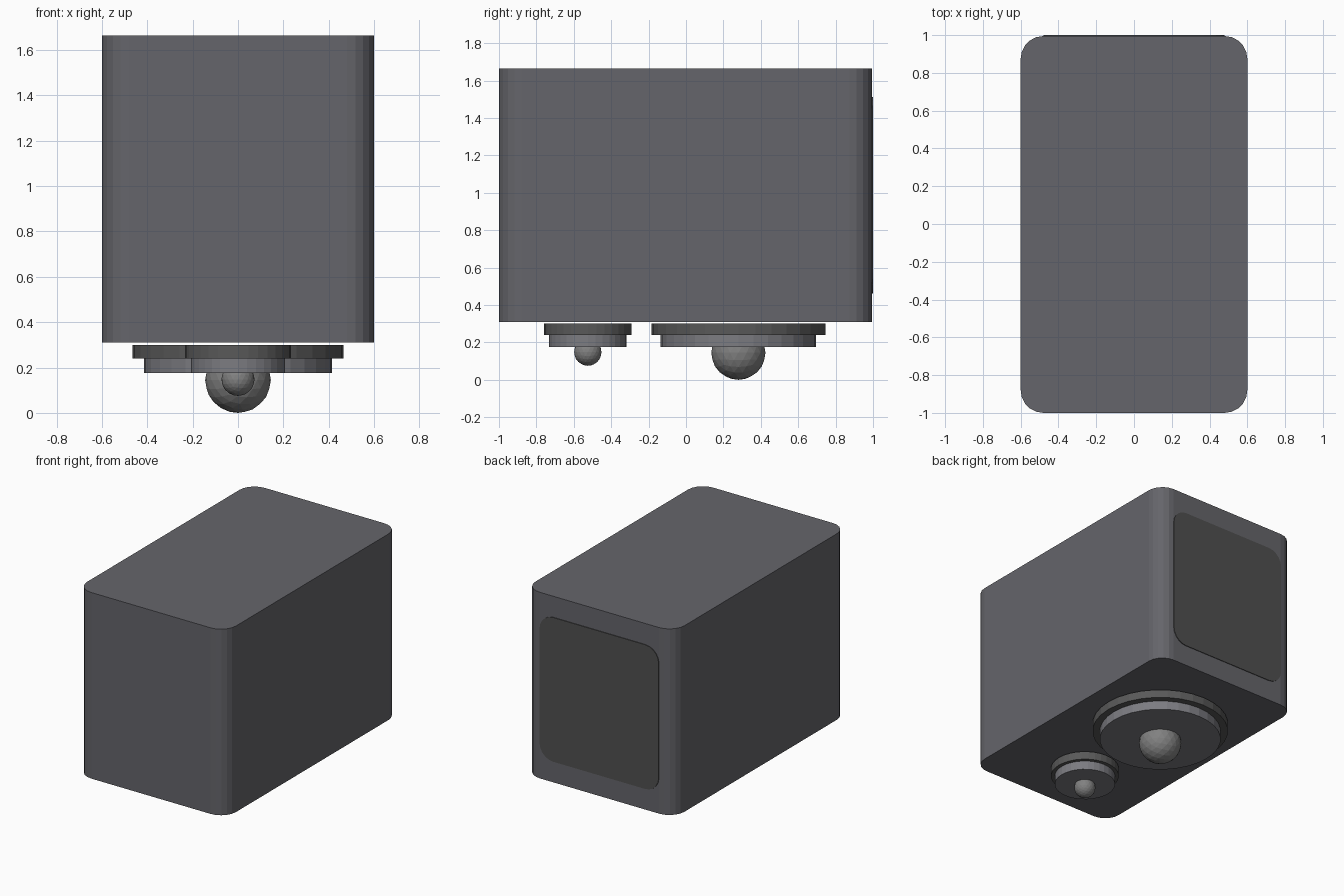
import bpy, bmesh, math
from mathutils import Matrix

if "Cube" in bpy.data.objects:
    bpy.data.objects.remove(bpy.data.objects["Cube"])


def material(name, c):
    m = bpy.data.materials.new(name)
    m.diffuse_color = (*c, 1)
    m.use_nodes = True
    m.node_tree.nodes["Principled BSDF"].inputs["Base Color"].default_value = m.diffuse_color
    return m


SHELL = material("shell_grey", (0.13, 0.13, 0.145))
PANEL = material("panel_grey", (0.08, 0.08, 0.08))
RING = material("ring_grey", (0.10, 0.10, 0.10))
CONE = material("cone_grey", (0.20, 0.20, 0.22))
DOME = material("dome_grey", (0.22, 0.22, 0.22))


def finish(bm, name, mat):
    bmesh.ops.recalc_face_normals(bm, faces=bm.faces)
    me = bpy.data.meshes.new(name)
    bm.to_mesh(me)
    bm.free()
    me.materials.append(mat)
    ob = bpy.data.objects.new(name, me)
    bpy.context.collection.objects.link(ob)
    return ob


def rounded_box(name, size, centre, axis, radius, segments, mat):
    """Box whose four edges along the given axis are rounded."""
    bm = bmesh.new()
    bmesh.ops.create_cube(bm, size=1)
    bmesh.ops.scale(bm, vec=size, verts=bm.verts)
    edges = [e for e in bm.edges
             if abs((e.verts[0].co - e.verts[1].co)[axis]) > 1e-6]
    bmesh.ops.bevel(bm, geom=edges, offset=radius, segments=segments,
                    profile=0.5, affect='EDGES')
    bmesh.ops.translate(bm, vec=centre, verts=bm.verts)
    return finish(bm, name, mat)


def disc(name, y, z0, z1, radius, mat):
    bm = bmesh.new()
    bmesh.ops.create_cone(bm, cap_ends=True, segments=32, radius1=radius,
                          radius2=radius, depth=z1 - z0,
                          matrix=Matrix.Translation((0, y, (z0 + z1) / 2)))
    return finish(bm, name, mat)


def driver(name, y, ring_r, cone_r, dome_r, dome_z):
    disc(name + "_ring", y, 0.24, 0.30, ring_r, RING)
    disc(name + "_cone", y, 0.175, 0.24, cone_r, CONE)
    bm = bmesh.new()
    bmesh.ops.create_icosphere(bm, subdivisions=3, radius=dome_r,
                               matrix=Matrix.Translation((0, y, dome_z)))
    finish(bm, name + "_dome", DOME)


# Cabinet with rounded upright edges
rounded_box("cabinet", (1.2, 1.995, 1.355), (0, -0.0025, 0.9875), 2, 0.12, 5, SHELL)

# Thin panel on the back
rounded_box("back_panel", (0.96, 0.03, 1.05), (0, 0.985, 0.9875), 1, 0.11, 5, PANEL)

# Large and small speaker drivers underneath
driver("woofer", 0.28, 0.465, 0.415, 0.145, 0.145)
driver("tweeter", -0.525, 0.233, 0.207, 0.073, 0.148)
